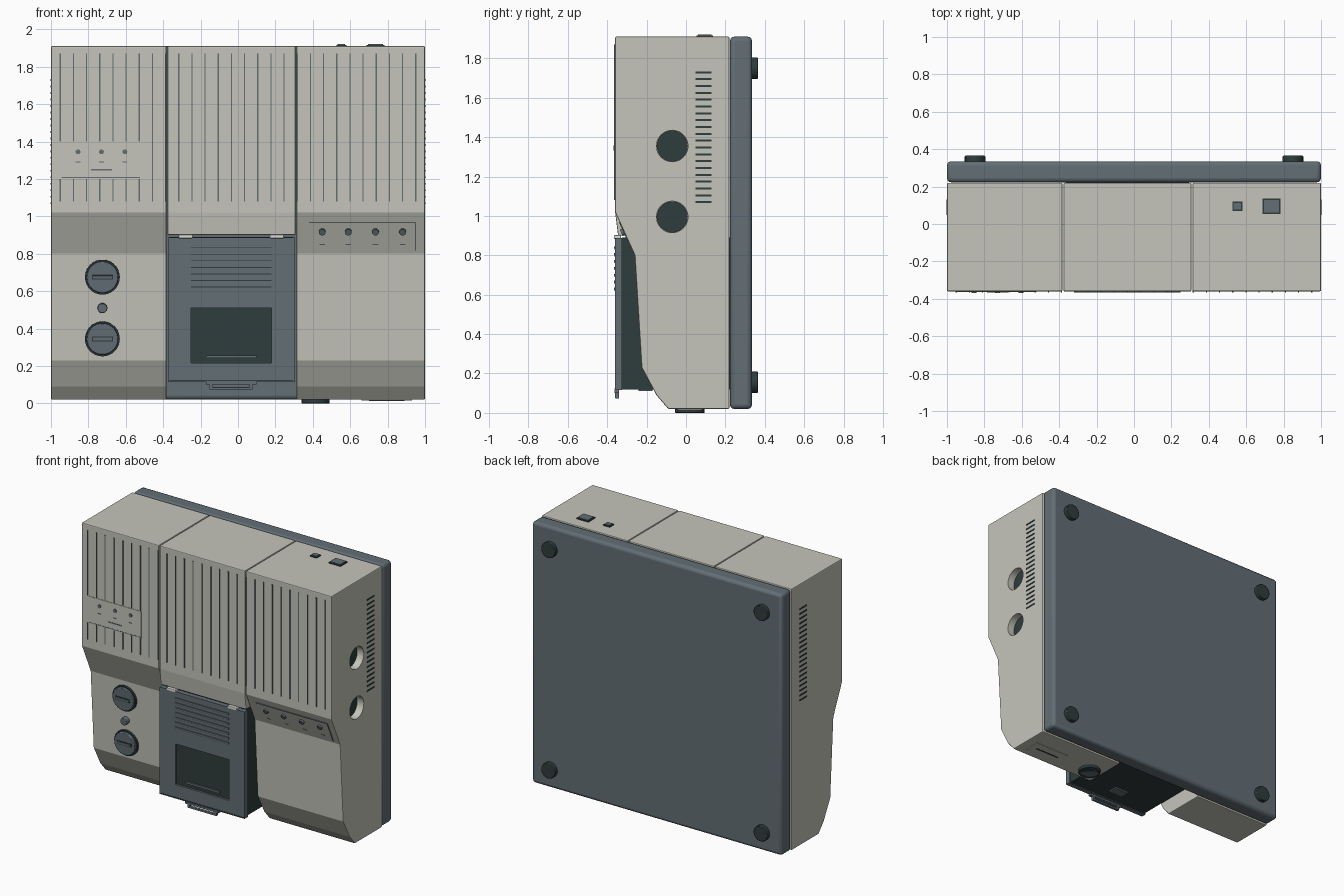
import bpy, bmesh
from math import pi, atan2

old = bpy.data.objects.get("Cube")
if old:
    bpy.data.objects.remove(old, do_unlink=True)


def material(name, rgb):
    m = bpy.data.materials.new(name)
    m.use_nodes = True
    m.diffuse_color = (*rgb, 1)
    m.node_tree.nodes["Principled BSDF"].inputs["Base Color"].default_value = (*rgb, 1)
    return m


BEIGE = material("warm_grey", (0.56, 0.56, 0.50))
SLATE = material("slate", (0.122, 0.156, 0.178))
DARK = material("dark_green_grey", (0.028, 0.045, 0.045))
PALE = material("pale_grey", (0.72, 0.72, 0.68))


def finish(name, bm, mat, bevel=0, segments=2):
    bmesh.ops.recalc_face_normals(bm, faces=bm.faces)
    mesh = bpy.data.meshes.new(name)
    bm.to_mesh(mesh)
    bm.free()
    ob = bpy.data.objects.new(name, mesh)
    bpy.context.collection.objects.link(ob)
    mesh.materials.append(mat)
    if bevel:
        mod = ob.modifiers.new("bevel", "BEVEL")
        mod.width, mod.segments = bevel, segments
        mod.limit_method = "ANGLE"
    return ob


def smooth(ob):
    bpy.ops.object.select_all(action="DESELECT")
    ob.select_set(True)
    bpy.context.view_layer.objects.active = ob
    bpy.ops.object.shade_smooth_by_angle()


def box(name, x, y, z, mat, bevel=0, tilt=0, segments=2):
    """Box from (min, max) pairs, tilted about its own centre."""
    bm = bmesh.new()
    bmesh.ops.create_cube(bm, size=1)
    bmesh.ops.scale(bm, verts=bm.verts, vec=[b - a for a, b in (x, y, z)])
    ob = finish(name, bm, mat, bevel, segments)
    ob.location = [(a + b) / 2 for a, b in (x, y, z)]
    ob.rotation_euler.x = tilt
    return ob


def plate(name, x, y, z, w, h, thick, mat, tilt=0):
    """Front-facing plate centred on a surface point."""
    return box(name, (x - w / 2, x + w / 2), (y - thick, y + thick),
               (z - h / 2, z + h / 2), mat, 0, tilt)


def disc(name, loc, r, depth, rot, mat, bevel=0, sides=40):
    bm = bmesh.new()
    bmesh.ops.create_cone(bm, cap_ends=True, segments=sides,
                          radius1=r, radius2=r, depth=depth)
    ob = finish(name, bm, mat, bevel)
    ob.location, ob.rotation_euler = loc, rot
    smooth(ob)
    return ob


def extrude(name, profile, x0, x1, mat, bevel=0):
    """Extrude a (y, z) outline along x."""
    bm = bmesh.new()
    f = bm.faces.new([bm.verts.new((x0, y, z)) for y, z in profile])
    ext = bmesh.ops.extrude_face_region(bm, geom=[f])
    moved = [v for v in ext["geom"] if isinstance(v, bmesh.types.BMVert)]
    bmesh.ops.translate(bm, verts=moved, vec=(x1 - x0, 0, 0))
    return finish(name, bm, mat, bevel)


# Housing: two side sections and a shorter centre section
SIDE = [(0.22, 0.02), (-0.09, 0.02), (-0.15, 0.09), (-0.225, 0.23),
        (-0.26, 0.80), (-0.36, 1.02), (-0.36, 1.91), (0.22, 1.91)]
CENTRE = [(0.22, 0.9), (-0.345, 0.9), (-0.36, 1.02), (-0.36, 1.91), (0.22, 1.91)]
extrude("right_housing", SIDE, -1, -0.383, BEIGE, 0.006)
left_housing = extrude("left_housing", SIDE, 0.313, 1, BEIGE, 0.006)
extrude("centre_housing", CENTRE, -0.377, 0.307, BEIGE, 0.006)

# Back plate and its rubber feet
smooth(box("back_plate", (-1, 1), (0.223, 0.335), (0.02, 1.91), SLATE, 0.022, segments=3))
for x in (-0.85, 0.85):
    for z in (0.155, 1.75):
        disc("rear_foot", (x, 0.345, z), 0.055, 0.04, (pi / 2, 0, 0), DARK, 0.004)

# Round ports sunk into the left side
for z in (0.995, 1.355):
    cutter = disc("port_cutter", (1, -0.07, z), 0.08, 0.12, (0, pi / 2, 0), BEIGE)
    mod = left_housing.modifiers.new("port", "BOOLEAN")
    mod.operation, mod.object, mod.solver = "DIFFERENCE", cutter, "EXACT"
    bpy.ops.object.select_all(action="DESELECT")
    bpy.context.view_layer.objects.active = left_housing
    left_housing.select_set(True)
    for m in [m.name for m in left_housing.modifiers]:
        bpy.ops.object.modifier_apply(modifier=m)
    bpy.data.objects.remove(cutter, do_unlink=True)
    disc("port_floor", (0.943, -0.07, z), 0.079, 0.01, (0, pi / 2, 0), DARK)

# Side vent slots
for side in (-1, 1):
    for i in range(20):
        z = 1.07 + i * 0.0347
        box("side_vent", (side - 0.003, side + 0.003), (0.047, 0.13),
            (z - 0.005, z + 0.005), DARK)

# Fine vertical ribs on the upper front
for i in range(28):
    x = (i - 13.5) * 0.0704
    spans = [(1.08, 1.2), (1.4, 1.87)] if x < -0.5 else [(1.08, 1.87)]
    for span in spans:
        box("front_rib", (x - 0.003, x + 0.003), (-0.365, -0.355), span, SLATE)

# Indicator panel on the upper right section
plate("indicator_panel", -0.733, -0.36, 1.3, 0.425, 0.19, 0.003, BEIGE)
plate("indicator_panel_edge", -0.733, -0.36, 1.207, 0.42, 0.005, 0.004, SLATE)
plate("indicator_caption", -0.73, -0.362, 1.25, 0.11, 0.008, 0.003, SLATE)
for x in (-0.855, -0.73, -0.605):
    disc("indicator", (x, -0.363, 1.345), 0.013, 0.012, (pi / 2, 0, 0), SLATE, sides=20)
    plate("indicator_mark", x, -0.362, 1.29, 0.025, 0.006, 0.003, SLATE)

# Button panel on the left sloping face
SLOPE = atan2(0.10, 0.22)


def slope_y(z):
    return -0.26 - (z - 0.8) * 0.10 / 0.22


plate("button_panel", 0.665, slope_y(0.893), 0.893, 0.57, 0.165, 0.003, BEIGE, SLOPE)
plate("panel_top_edge", 0.665, slope_y(0.968), 0.968, 0.57, 0.006, 0.004, SLATE, SLOPE)
plate("panel_side_edge", 0.95, slope_y(0.893), 0.893, 0.006, 0.165, 0.004, SLATE, SLOPE)
for x in (0.45, 0.59, 0.735, 0.88):
    disc("panel_button", (x, slope_y(0.92), 0.92), 0.018, 0.03,
         (pi / 2 + SLOPE, 0, 0), SLATE, sides=24)
    plate("button_mark", x, slope_y(0.85), 0.85, 0.03, 0.006, 0.004, SLATE, SLOPE)

# Slotted dials on the lower right section
LEAN = atan2(0.035, 0.57)
for z in (0.675, 0.345):
    y = -0.225 - (z - 0.23) * 0.035 / 0.57
    turn = (pi / 2 + LEAN, 0, 0)
    disc("dial_ring", (-0.725, y, z), 0.093, 0.03, turn, DARK)
    disc("dial", (-0.725, y - 0.012, z), 0.084, 0.036, turn, SLATE, 0.004)
    plate("dial_slot_edge", -0.725, y - 0.03, z, 0.112, 0.026, 0.003, DARK, LEAN)
    plate("dial_slot", -0.725, y - 0.032, z, 0.1, 0.015, 0.004, SLATE, LEAN)
disc("small_knob", (-0.725, -0.25, 0.51), 0.026, 0.05, (pi / 2 + LEAN, 0, 0), SLATE, 0.003)

# Compartment behind the centre door
box("compartment", (-0.365, 0.295), (-0.325, 0.223), (0.12, 0.89), DARK)
box("compartment_latch", (-0.09, 0.02), (-0.24, -0.17), (0.11, 0.125), SLATE)

# Door, built as a frame around a recessed window
DOOR_Y = (-0.36, -0.324)
for x, z in (((-0.375, -0.25), (0.115, 0.888)), ((0.18, 0.305), (0.115, 0.888)),
             ((-0.25, 0.18), (0.115, 0.215)), ((-0.25, 0.18), (0.51, 0.888))):
    box("door_frame", x, DOOR_Y, z, SLATE)
box("door_window", (-0.25, 0.18), (-0.345, -0.326), (0.215, 0.51), DARK)
box("window_bar", (-0.17, 0.10), (-0.356, -0.34), (0.242, 0.256), SLATE)
for i in range(7):
    z = 0.63 + i * 0.035
    box("door_louvre", (-0.25, 0.18), (-0.366, -0.355), (z - 0.006, z + 0.006), SLATE)
    box("louvre_gap", (-0.25, 0.18), (-0.362, -0.357), (z - 0.01, z - 0.006), DARK)
plate("door_lower_seam", -0.035, -0.36, 0.122, 0.66, 0.005, 0.002, DARK)
for x in (-0.28, 0.208):
    box("hinge", (x - 0.037, x + 0.037), (-0.366, -0.33), (0.882, 0.902), PALE, 0.004)

# Pull handle under the door
for x in (-0.145, 0.07):
    box("handle_arm", (x - 0.008, x + 0.008), (-0.36, -0.34), (0.075, 0.12), SLATE)
box("handle_bar", (-0.153, 0.078), (-0.36, -0.34), (0.073, 0.087), SLATE, 0.004)
box("handle_mount", (-0.17, 0.1), (-0.364, -0.34), (0.102, 0.116), SLATE)

# Top buttons
for x, w, d in ((0.553, 0.054, 0.05), (0.735, 0.096, 0.082)):
    for part, shrink, top, mat in (("top_button_rim", 0, 1.916, DARK),
                                   ("top_button", 0.007, 1.921, SLATE)):
        box(part, (x - w / 2 + shrink, x + w / 2 - shrink),
            (0.095 - d / 2 + shrink, 0.095 + d / 2 - shrink), (1.9, top), mat)

# Underside foot and cover
disc("base_foot", (0.415, 0.02, 0.013), 0.075, 0.026, (0, 0, 0), DARK, 0.003)
disc("base_foot_cap", (0.415, 0.02, 0.004), 0.06, 0.008, (0, 0, 0), SLATE)
box("base_cover", (0.66, 0.93), (-0.04, 0.08), (0.015, 0.025), BEIGE)
box("base_cover_slot", (0.7, 0.89), (0.015, 0.025), (0.013, 0.02), DARK)
